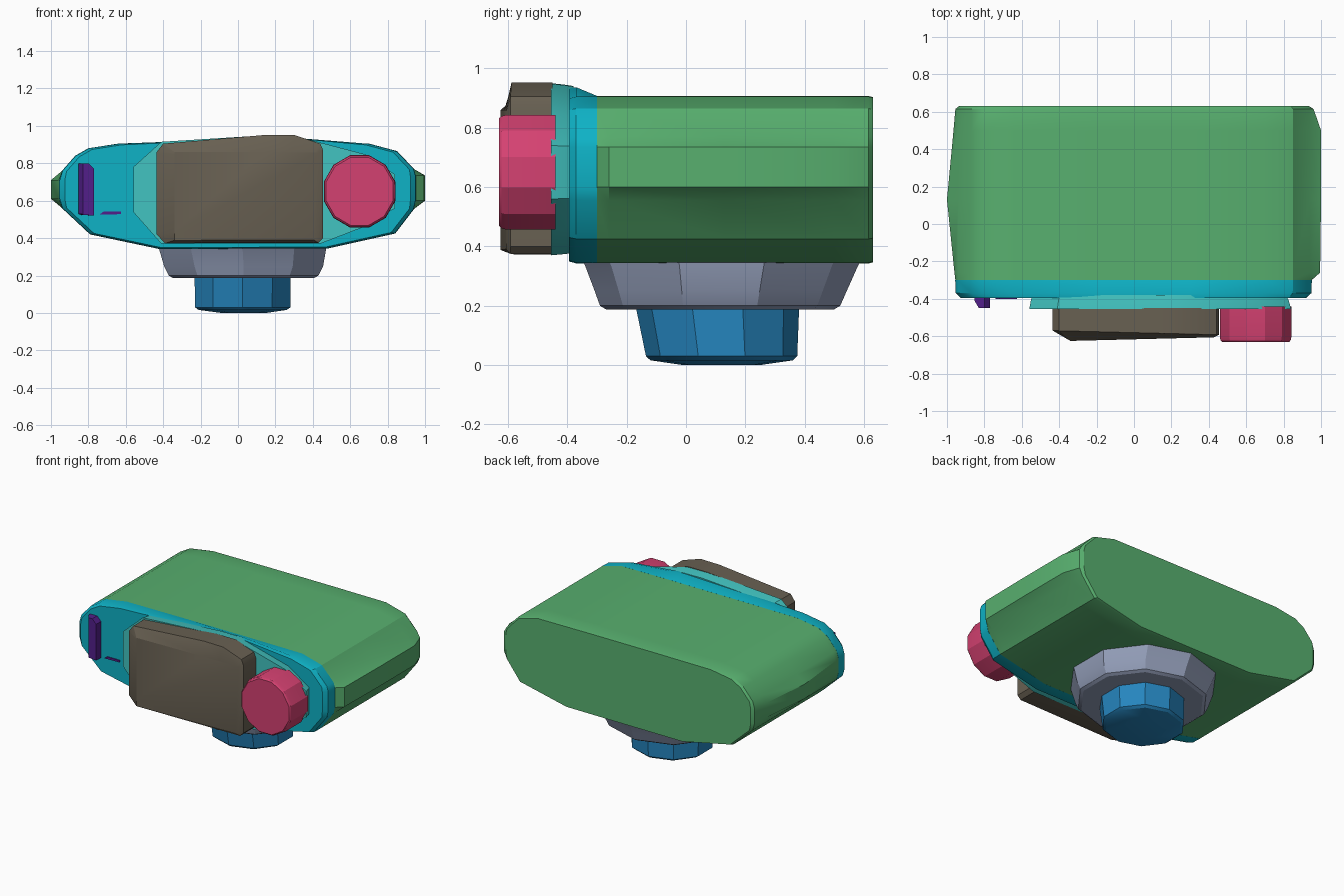
import bpy, bmesh, math
from mathutils import Vector

cube = bpy.data.objects.get("Cube")
if cube:
    bpy.data.objects.remove(cube, do_unlink=True)


def material(name, rgb):
    """Flat colour given as 0-255 display values, stored as linear."""
    lin = [((c / 255 + 0.055) / 1.055) ** 2.4 for c in rgb]
    m = bpy.data.materials.new(name)
    m.use_nodes = True
    m.diffuse_color = (*lin, 1)
    m.node_tree.nodes["Principled BSDF"].inputs["Base Color"].default_value = (*lin, 1)
    return m


GREEN = material("green", (88, 176, 111))
CYAN = material("cyan", (14, 178, 198))
TEAL = material("teal", (66, 196, 193))
BROWN = material("brown", (104, 96, 82))
PINK = material("pink", (212, 65, 113))
GREY = material("blue_grey", (148, 159, 186))
BLUE = material("blue", (37, 133, 190))
PURPLE = material("purple", (82, 31, 138))


def loft(name, rings, mat, bevel=0.0):
    """Join rings of equal point count into a closed solid."""
    bm = bmesh.new()
    loops = [[bm.verts.new(p) for p in ring] for ring in rings]
    n = len(loops[0])
    for a, b in zip(loops, loops[1:]):
        for i in range(n):
            j = (i + 1) % n
            bm.faces.new((a[i], a[j], b[j], b[i]))
    bm.faces.new(loops[0])
    bm.faces.new(loops[-1])
    bmesh.ops.recalc_face_normals(bm, faces=bm.faces)
    mesh = bpy.data.meshes.new(name)
    bm.to_mesh(mesh)
    bm.free()
    mesh.materials.append(mat)
    obj = bpy.data.objects.new(name, mesh)
    bpy.context.collection.objects.link(obj)
    if bevel:
        mod = obj.modifiers.new("soft_edges", "BEVEL")
        mod.width, mod.segments, mod.angle_limit = bevel, 2, math.radians(40)
    bpy.ops.object.select_all(action="DESELECT")
    obj.select_set(True)
    bpy.context.view_layer.objects.active = obj
    bpy.ops.object.shade_smooth_by_angle(angle=math.radians(28))
    return obj


def xz_ring(points, y, scale=1.0, centre=(0, 0.64)):
    cx, cz = centre
    return [Vector((cx + (x - cx) * scale, y, cz + (z - cz) * scale)) for x, z in points]


def oval(cx, cy, rx, ry, z, sides=10, turn=0.5):
    angles = [math.tau * (i + turn) / sides for i in range(sides)]
    k = 1 / math.cos(math.pi / sides) if turn else 1
    return [Vector((cx + rx * k * math.cos(a), cy + ry * math.sin(a), z)) for a in angles]


def body_outline(left, right, lift=0.0):
    """Flattened capsule section; lift raises the crown off centre."""
    return [(left, 0.61), (left, 0.71), (-0.94, 0.76), (-0.87, 0.84), (-0.8, 0.88),
            (-0.64, 0.905), (-0.2, 0.907 + 0.5 * lift), (0.3, 0.907 + lift), (0.7, 0.905),
            (0.85, 0.865), (0.94, 0.77), (right, 0.735), (right, 0.6), (0.94, 0.555),
            (0.84, 0.425), (0.48, 0.345), (-0.42, 0.342), (-0.79, 0.42), (-0.94, 0.56)]


# Main body: long soft box with bulging ends
stations = [(-0.3, -0.955, 0.95), (-0.26, -0.96, 0.995), (0.13, -1.0, 1.0),
            (0.5, -0.965, 1.0), (0.615, -0.955, 0.96)]
rings = [xz_ring(body_outline(l, r), y) for y, l, r in stations]
rings.append(xz_ring(body_outline(-0.95, 0.95), 0.63, 0.985))
loft("body", rings, GREEN)

# Front frame flaring up to the panel
loft("front_frame", [xz_ring(body_outline(-0.955, 0.95), -0.3, 1.001),
                     xz_ring(body_outline(-0.955, 0.95, 0.03), -0.37, 0.998),
                     xz_ring(body_outline(-0.95, 0.945, 0.036), -0.395, 0.975)], CYAN)

# Backing panel behind the cover and the knob
panel = [(-0.56, 0.54), (-0.56, 0.78), (-0.41, 0.915), (0.15, 0.95), (0.3, 0.948),
         (0.68, 0.848), (0.84, 0.74), (0.84, 0.56), (0.66, 0.455), (0.44, 0.37), (-0.41, 0.37)]
loft("backing_panel", [xz_ring(panel, -0.38, 0.97), xz_ring(panel, -0.41, 0.985),
                       xz_ring(panel, -0.455)], TEAL)

# Front cover with a chamfered, slightly tilted face
cover = [(-0.435, 0.42), (-0.435, 0.86), (-0.4, 0.905), (0.15, 0.952), (0.3, 0.952),
         (0.44, 0.905), (0.455, 0.87), (0.455, 0.4), (0.43, 0.375), (-0.39, 0.372)]
edge = xz_ring(cover, -0.57)
face = xz_ring(cover, -0.61, 0.94)
for p in edge:
    p.y -= 0.025 * (p.x + 0.43)
for p in face:
    p.x = max(p.x, -0.34)
    p.z = min(p.z, 0.86)
    p.y = -0.625 + 0.025 * (p.x + 0.34)
loft("front_cover", [xz_ring(cover, -0.45), edge, face], BROWN)

# Round knob
circle = [(0.65 + 0.198 * math.cos(math.tau * (i + 0.5) / 12),
           0.65 + 0.2 * math.sin(math.tau * (i + 0.5) / 12)) for i in range(12)]
middle = (0.65, 0.65)
loft("knob", [xz_ring(circle, y, s, middle) for y, s in
              [(-0.44, 1), (-0.605, 1), (-0.622, 0.98), (-0.63, 0.94)]], PINK)

# Indicator strip and the small slot beside it
strip = [(-0.853, 0.53), (-0.853, 0.8), (-0.8, 0.8), (-0.77, 0.77), (-0.77, 0.52), (-0.84, 0.525)]
strip_front = xz_ring(strip, -0.448)
for p in strip_front:
    p.x = max(p.x, -0.83)
loft("indicator_strip", [xz_ring(strip, -0.385), xz_ring(strip, -0.41), strip_front], PURPLE)
slot = [(-0.74, 0.526), (-0.72, 0.541), (-0.625, 0.541), (-0.625, 0.528)]
loft("small_slot", [xz_ring(slot, -0.385), xz_ring(slot, -0.402)], PURPLE)

# Tapered mount collar under the body
loft("mount_collar", [oval(0.025, 0.12, 0.45, 0.475, 0.36), oval(0.025, 0.12, 0.445, 0.46, 0.335),
                      oval(0.03, 0.117, 0.425, 0.425, 0.25),
                      oval(0.03, 0.115, 0.4, 0.405, 0.2),
                      oval(0.03, 0.115, 0.38, 0.385, 0.188)], GREY)

# Mount foot
loft("mount_foot", [oval(0.025, 0.105, 0.257, 0.277, 0.21), oval(0.025, 0.12, 0.255, 0.255, 0.03),
                    oval(0.025, 0.12, 0.235, 0.24, 0.016),
                    oval(0.03, 0.12, 0.12, 0.13, 0.0)], BLUE)
